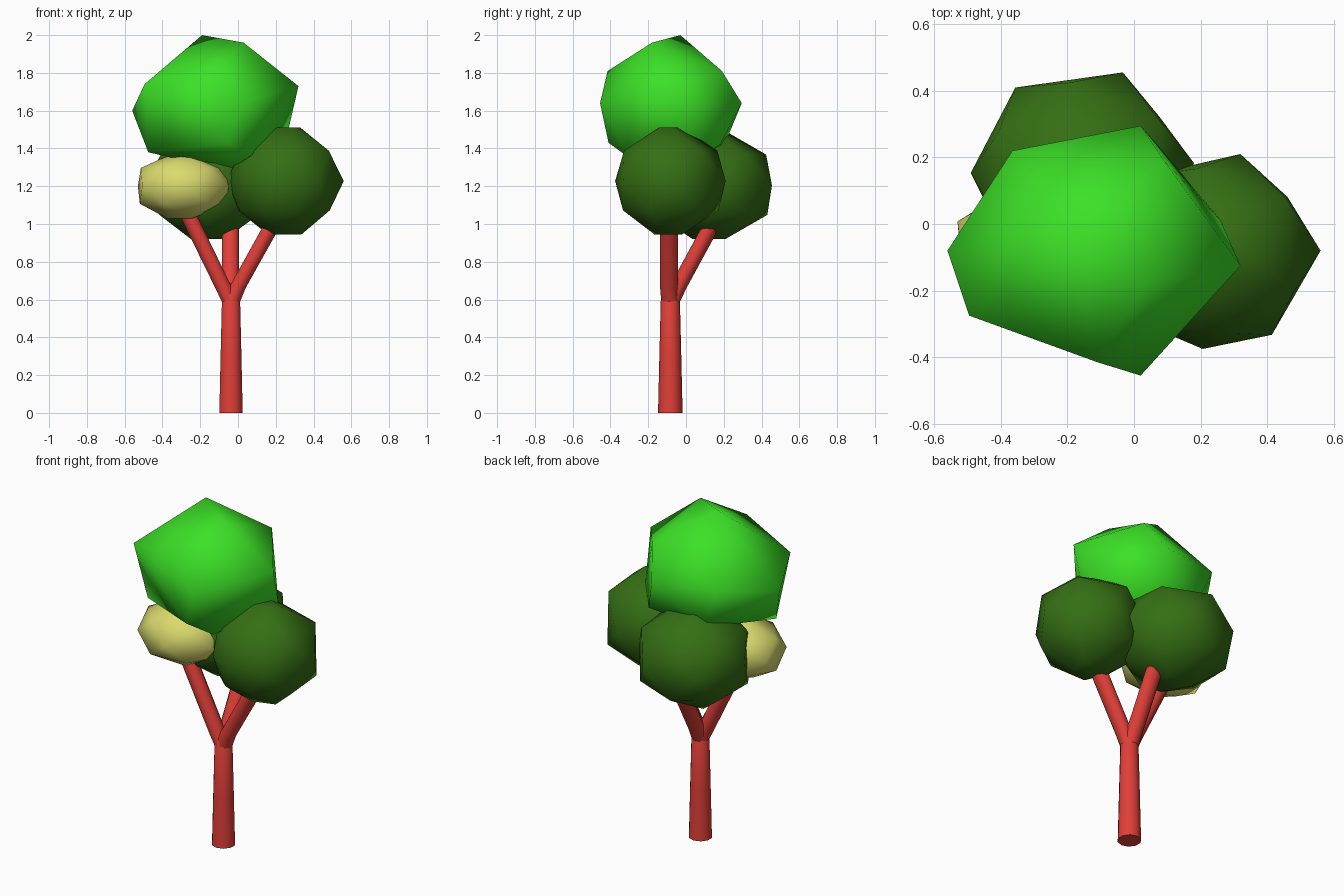
import bpy, bmesh
from math import cos, sin, radians
from mathutils import Vector

if "Cube" in bpy.data.objects:
    bpy.data.objects.remove(bpy.data.objects["Cube"])


def material(name, rgb):
    m = bpy.data.materials.new(name)
    m.diffuse_color = (*rgb, 1)
    m.use_nodes = True
    m.node_tree.nodes["Principled BSDF"].inputs["Base Color"].default_value = m.diffuse_color
    return m


bark = material("bark", (0.75, 0.05, 0.04))
bright = material("bright_leaf", (0.045, 0.75, 0.02))
dark = material("dark_leaf", (0.035, 0.156, 0.007))
yellow = material("yellow_leaf", (0.70, 0.70, 0.156))


def finish(bm, name, mat, smooth):
    bmesh.ops.recalc_face_normals(bm, faces=bm.faces)
    for f in bm.faces:
        f.smooth = smooth(f)
    me = bpy.data.meshes.new(name)
    bm.to_mesh(me)
    bm.free()
    me.materials.append(mat)
    ob = bpy.data.objects.new(name, me)
    bpy.context.collection.objects.link(ob)


def limb(name, path, sides=10):
    """Tapered tube through (centre, radius) stations, with horizontal rings."""
    bm = bmesh.new()
    rings = []
    for centre, r in path:
        ring = bmesh.ops.create_circle(bm, segments=sides, radius=r)["verts"]
        bmesh.ops.translate(bm, verts=ring, vec=Vector(centre))
        rings.append(ring)
    for a, b in zip(rings, rings[1:]):
        for i in range(sides):
            j = (i + 1) % sides
            bm.faces.new((a[i], a[j], b[j], b[i]))
    bm.faces.new(rings[0])
    bm.faces.new(rings[-1])
    finish(bm, name, bark, lambda f: len(f.verts) == 4)


def hull(name, points, mat):
    """Faceted leaf mass wrapped around a few corner points."""
    bm = bmesh.new()
    for p in points:
        bm.verts.new(p)
    bmesh.ops.convex_hull(bm, input=bm.verts)
    loose = [v for v in bm.verts if not v.link_faces]
    bmesh.ops.delete(bm, geom=loose, context="VERTS")
    finish(bm, name, mat, lambda f: True)


def blob(name, lo, hi, angles, mat):
    """Coarse ball in a box: equator corners at angles, staggered rings, caps."""
    mids = [(a + b) / 2 for a, b in zip(angles, angles[1:] + [angles[0] + 360])]
    pts = []
    for z, r, ring in [(-1, 0.32, mids[::2]), (-0.55, 0.87, mids), (0, 1, angles),
                       (0.57, 0.85, mids), (1, 0.26, angles[::2])]:
        for a in ring:
            pts.append([r * cos(radians(a)), r * sin(radians(a)), z])
    for k in range(3):
        a, b = min(p[k] for p in pts), max(p[k] for p in pts)
        for p in pts:
            p[k] = lo[k] + (p[k] - a) / (b - a) * (hi[k] - lo[k])
    hull(name, pts, mat)


# Trunk and three forking branches
limb("trunk", [((-0.037, -0.083, 0), 0.065), ((-0.037, -0.083, 0.3), 0.058),
               ((-0.037, -0.083, 0.62), 0.05), ((-0.037, -0.083, 0.66), 0.03)])
fork = (-0.037, -0.083, 0.58)
for name, mid, tip in [
        ("left_branch", (-0.075, -0.088, 0.66), (-0.27, -0.09, 1.06)),
        ("right_branch", (-0.005, -0.09, 0.66), (0.19, -0.09, 1.01)),
        ("back_branch", (-0.04, -0.045, 0.66), (-0.04, 0.15, 1.02))]:
    limb(name, [(fork, 0.047), (mid, 0.047), (tip, 0.048)])

# Lower leaf masses
blob("right_foliage", (-0.06, -0.375, 0.945), (0.56, 0.21, 1.51),
     [0, 77, 130, 185, 230, 262, 302], dark)
blob("back_foliage", (-0.49, -0.15, 0.92), (0.18, 0.455, 1.49),
     [7, 69, 127, 178, 235, 300], dark)
blob("left_foliage", (-0.53, -0.32, 1.03), (-0.05, 0.14, 1.37),
     [35, 95, 155, 215, 275, 335], yellow)

# Irregular top crown
hull("top_foliage", [
    (-0.19, -0.03, 2.0), (0.03, -0.18, 1.96), (0.32, -0.125, 1.73),
    (0.02, 0.295, 1.64), (-0.365, 0.22, 1.66), (-0.56, -0.08, 1.6),
    (-0.495, -0.275, 1.74), (0.02, -0.455, 1.64), (-0.11, -0.415, 1.81),
    (0.09, 0.19, 1.81), (0.26, 0.01, 1.47), (-0.475, -0.17, 1.38),
    (0.05, -0.3, 1.35), (-0.05, -0.41, 1.43), (-0.26, 0.2, 1.41),
    (0.12, 0.18, 1.42), (-0.05, -0.05, 1.28)], bright)
